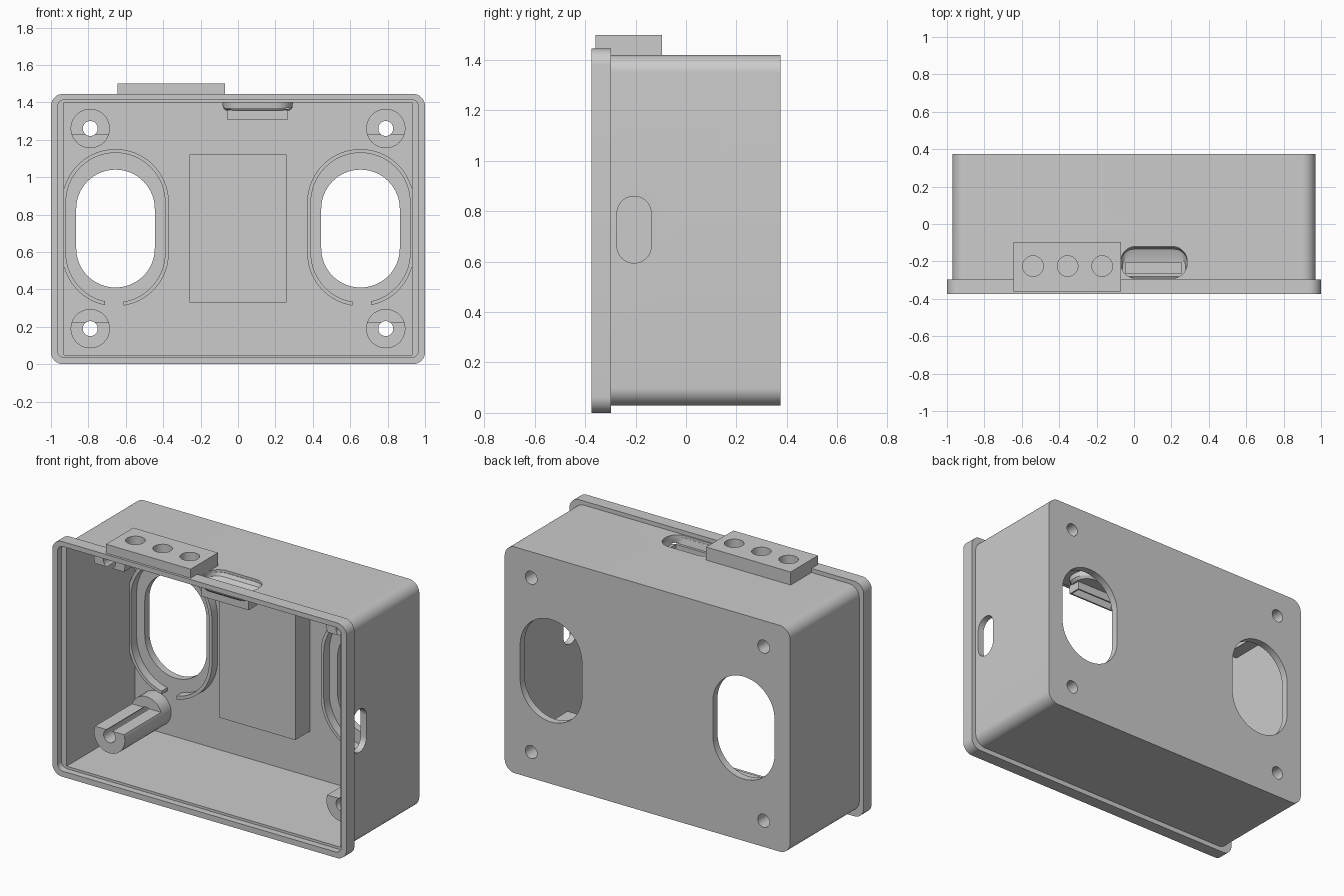
import bpy, bmesh, math

if "Cube" in bpy.data.objects:
    bpy.data.objects.remove(bpy.data.objects["Cube"])


def rrect(cx, cy, w, h, r, n=12):
    """Rounded rectangle outline; r = half the short side gives a slot."""
    pts = []
    for qx, qy, a0 in ((1, 1, 0), (-1, 1, 90), (-1, -1, 180), (1, -1, 270)):
        for i in range(n + 1):
            a = math.radians(a0 + 90 * i / n)
            pts.append((cx + qx * (w / 2 - r) + r * math.cos(a),
                        cy + qy * (h / 2 - r) + r * math.sin(a)))
    return pts


def circle(cx, cy, r, n=40):
    return [(cx + r * math.cos(2 * math.pi * i / n),
             cy + r * math.sin(2 * math.pi * i / n)) for i in range(n)]


def rect(x0, x1, y0, y1):
    return [(x0, y0), (x1, y0), (x1, y1), (x0, y1)]


def loft(name, axis, *layers):
    """Solid through (outline, depth) layers along an axis."""
    place = {'x': lambda u, v, d: (d, u, v),
             'y': lambda u, v, d: (u, d, v),
             'z': lambda u, v, d: (u, v, d)}[axis]
    bm = bmesh.new()
    rings = [[bm.verts.new(place(u, v, d)) for u, v in o] for o, d in layers]
    n = len(rings[0])
    for a, b in zip(rings, rings[1:]):
        for i in range(n):
            j = (i + 1) % n
            bm.faces.new((a[i], a[j], b[j], b[i]))
    bm.faces.new(rings[0])
    bm.faces.new(rings[-1])
    bmesh.ops.remove_doubles(bm, verts=bm.verts, dist=1e-5)
    bmesh.ops.recalc_face_normals(bm, faces=bm.faces)
    me = bpy.data.meshes.new(name)
    bm.to_mesh(me)
    bm.free()
    ob = bpy.data.objects.new(name, me)
    bpy.context.collection.objects.link(ob)
    return ob


def prism(name, axis, outline, d0, d1):
    return loft(name, axis, (outline, d0), (outline, d1))


def combine(ob, others, op='DIFFERENCE'):
    """Apply booleans and remove the helpers."""
    bpy.context.view_layer.objects.active = ob
    for c in others:
        m = ob.modifiers.new('bool', 'BOOLEAN')
        m.operation, m.object, m.solver = op, c, 'EXACT'
        bpy.ops.object.modifier_apply(modifier=m.name)
        bpy.data.objects.remove(c)
    return ob


BACK, WALL = 0.375, 0.33          # outer and inner face of the back wall
ZC = 0.725
BOSSES = [(sx * 0.79, z, up) for sx in (-1, 1) for z, up in ((0.19, 1), (1.26, -1))]

# Case shell with front flange
shell = prism('case_shell', 'y', rrect(0, ZC, 1.94, 1.39, 0.07), -0.32, BACK)
flange = prism('flange', 'y', rrect(0, 0.7225, 2.0, 1.445, 0.065), -0.375, -0.297)
combine(shell, [flange], 'UNION')
cuts = [prism('cavity', 'y', rect(-0.93, 0.93, 0.05, 1.4), -0.5, WALL),
        prism('lip_step', 'y', rrect(0, ZC, 1.93, 1.38, 0.04), -0.5, -0.335),
        prism('side_slot', 'x', rrect(-0.206, 0.727, 0.136, 0.265, 0.068), 0.8, 1.1),
        prism('top_slot', 'z', rrect(0.107, -0.205, 0.355, 0.17, 0.08), 1.35, 1.5)]
for sx in (-1, 1):
    cuts.append(prism('window', 'y', rrect(sx * 0.655, ZC, 0.42, 0.63, 0.21, 16), 0.2, 0.5))
for x, z, up in BOSSES:
    cuts.append(prism('screw_hole', 'y', circle(x, z, 0.04), 0.2, 0.5))
combine(shell, cuts)

# Collars around the windows, open at the bottom
for sx in (-1, 1):
    collar = prism('window_collar', 'y', rrect(sx * 0.655, 0.73, 0.57, 0.84, 0.285, 16), 0.275, WALL + 0.01)
    combine(collar, [
        prism('bore', 'y', rrect(sx * 0.655, 0.73, 0.53, 0.80, 0.265, 16), 0.2, 0.5),
        prism('gap', 'y', rect(sx * 0.662 - 0.05, sx * 0.662 + 0.05, 0.2, 0.45), 0.2, 0.5)])

# Screw posts, cut flat along most of their length
for x, z, up in BOSSES:
    post = prism('screw_post', 'y', circle(x, z, 0.105), -0.12, WALL + 0.01)
    lo, hi = sorted((z + up * 0.035, z + up * 0.2))
    combine(post, [prism('flat', 'y', rect(x - 0.2, x + 0.2, lo, hi), -0.3, 0.24),
                   prism('bore', 'y', circle(x, z, 0.04), -0.3, 0.5)])

# Solid block on the back wall
prism('centre_block', 'y', rect(-0.26, 0.26, 0.33, 1.12), 0.185, BACK - 0.01)

# Hanging bracket with three holes
bracket = prism('top_bracket', 'z', rect(-0.645, -0.07, -0.36, -0.095), 1.415, 1.5)
combine(bracket, [prism('hole', 'z', circle(x, -0.225, 0.055), 1.3, 1.6)
                  for x in (-0.54, -0.355, -0.17)])

# Recessed cup and socket under the top slot
cup = loft('socket_cup', 'z',
           (rrect(0.105, -0.203, 0.34, 0.165, 0.075), 1.355),
           (rrect(0.105, -0.203, 0.37, 0.19, 0.09), 1.37),
           (rrect(0.105, -0.203, 0.38, 0.2, 0.095), 1.405))
combine(cup, [
    loft('cup_hollow', 'z',
         (rrect(0.107, -0.235, 0.335, 0.09, 0.03), 1.365),
         (rrect(0.107, -0.21, 0.35, 0.15, 0.065), 1.385),
         (rrect(0.107, -0.205, 0.355, 0.17, 0.08), 1.41)),
    prism('opening', 'z', rect(-0.045, 0.255, -0.265, -0.205), 1.3, 1.5)])
socket = prism('socket_frame', 'z', rect(-0.055, 0.265, -0.275, -0.195), 1.305, 1.36)
combine(socket, [prism('opening', 'z', rect(-0.045, 0.255, -0.265, -0.205), 1.2, 1.5)])

# Smooth the round surfaces, keep edges sharp
bpy.ops.object.select_all(action='SELECT')
bpy.ops.object.shade_smooth_by_angle(angle=math.radians(30))
